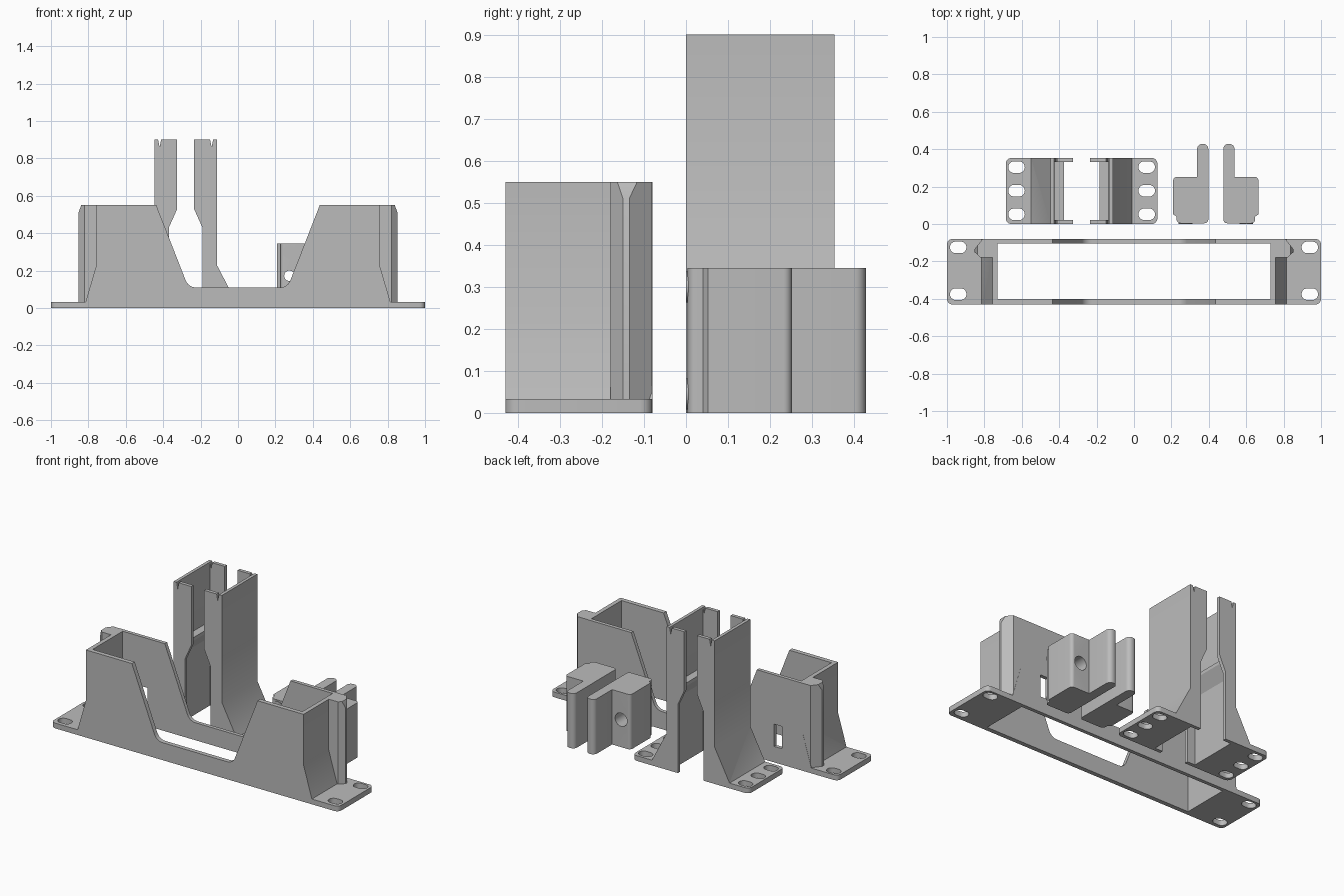
import bpy, bmesh, math
from mathutils import Vector

if "Cube" in bpy.data.objects:
    bpy.data.objects.remove(bpy.data.objects["Cube"])

grey = bpy.data.materials.new("plain grey")
grey.diffuse_color = (0.5, 0.5, 0.5, 1)
grey.use_nodes = True
grey.node_tree.nodes["Principled BSDF"].inputs["Base Color"].default_value = grey.diffuse_color


def rounded(points, seg=6):
    """Outline with fillets; a third value on a point is its corner radius."""
    out, n = [], len(points)
    for i, p in enumerate(points):
        c = Vector(p[:2])
        if len(p) < 3:
            out.append(c)
            continue
        a = (Vector(points[i - 1][:2]) - c).normalized()
        b = (Vector(points[(i + 1) % n][:2]) - c).normalized()
        half = a.angle(b) / 2
        d = p[2] / math.tan(half)
        centre = c + (a + b).normalized() * p[2] / math.sin(half)
        start, end = c + a * d - centre, c + b * d - centre
        sweep = start.angle_signed(end)
        for k in range(seg + 1):
            t = -sweep * k / seg
            out.append(centre + Vector((start.x * math.cos(t) - start.y * math.sin(t),
                                        start.x * math.sin(t) + start.y * math.cos(t))))
    return out


def prism(name, points, lo, hi, axis="z"):
    """Extrude an outline along z (points are x, y) or along y (points are x, z)."""
    bm = bmesh.new()
    place = (lambda p, h: (p[0], p[1], h)) if axis == "z" else (lambda p, h: (p[0], h, p[1]))
    outline = rounded(points)
    low = [bm.verts.new(place(p, lo)) for p in outline]
    top = [bm.verts.new(place(p, hi)) for p in outline]
    bm.faces.new(low)
    bm.faces.new(top)
    for i in range(len(low)):
        j = (i + 1) % len(low)
        bm.faces.new((low[i], low[j], top[j], top[i]))
    bmesh.ops.recalc_face_normals(bm, faces=bm.faces)
    mesh = bpy.data.meshes.new(name)
    bm.to_mesh(mesh)
    bm.free()
    ob = bpy.data.objects.new(name, mesh)
    ob.data.materials.append(grey)
    bpy.context.collection.objects.link(ob)
    return ob


def combine(ob, other, op="DIFFERENCE"):
    """Apply a boolean and remove the helper."""
    mod = ob.modifiers.new("b", "BOOLEAN")
    mod.operation, mod.object, mod.solver = op, other, "EXACT"
    bpy.context.view_layer.update()
    mesh = bpy.data.meshes.new_from_object(ob.evaluated_get(bpy.context.evaluated_depsgraph_get()))
    ob.modifiers.clear()
    ob.data = mesh
    bpy.data.objects.remove(other)


def rect(x0, x1, y0, y1, *r):
    return [(x0, y0, *r), (x1, y0, *r), (x1, y1, *r), (x0, y1, *r)]


def slot(ob, x, y, w=0.044, h=0.031):
    combine(ob, prism("cut", rect(x - w, x + w, y - h, y + h, 0.0305), -0.1, 0.1))


def disc(name, x, z, r, y0, y1):
    pts = [(x + r * math.cos(k * math.pi / 16), z + r * math.sin(k * math.pi / 16)) for k in range(32)]
    return prism(name, pts, y0, y1, "y")


# Long frame: two walls with a trough, flared ends and a flanged base
half = [(0.815, 0), (0.815, 0.033), (0.757, 0.23), (0.757, 0.55), (0.437, 0.55), (0.265, 0.11, 0.06)]
frame = prism("frame", half + [(-p[0], *p[1:]) for p in reversed(half)], -0.43, -0.08, "y")
combine(frame, prism("base", rect(-1, 1, -0.43, -0.08, 0.03), 0, 0.033), "UNION")
for s in (-1, 1):
    # Pointed upright rib with a chamfered tip
    rib = prism("rib", [(s * x, y) for x, y in (
        (0.74, -0.18), (0.82, -0.18), (0.853, -0.15), (0.853, -0.135), (0.81, -0.081), (0.74, -0.081))],
        0.01, 0.55)
    combine(rib, prism("cut", [(s * x, z) for x, z in (
        (0.853, 0.51), (0.838, 0.55), (0.82, 0.6), (0.9, 0.6), (0.9, 0.51))], -0.3, 0, "y"))
    combine(frame, rib, "UNION")
combine(frame, prism("cut", rect(-0.73, 0.73, -0.402, -0.103), -0.1, 1))
for s in (-1, 1):
    for y in (-0.125, -0.375):
        slot(frame, s * 0.94, y)
    # Narrow window in the rear wall
    combine(frame, prism("cut", rect(s * 0.585 - 0.028, s * 0.585 + 0.028, 0.1, 0.24), -0.15, 0, "y"))

# Pair of tall channel brackets facing each other
CX = -0.28
for s, side in ((-1, "left"), (1, "right")):
    def m(pts):
        return [(CX + s * p[0], *p[1:]) for p in pts]
    bracket = prism(side + "_bracket", m([
        (0.09, 0), (0.27, 0), (0.27, 0.033), (0.167, 0.23), (0.167, 0.9), (0.147, 0.9), (0.139, 0.86),
        (0.131, 0.9), (0.045, 0.9), (0.045, 0.53), (0.09, 0.43)]), 0, 0.353, "y")
    combine(bracket, prism("foot", m([
        (0.15, 0), (0.405, 0, 0.03), (0.405, 0.353, 0.03), (0.15, 0.353)]), 0, 0.033), "UNION")
    # Hollow channel with a small ledge half way up
    combine(bracket, prism("cut", m([
        (0, -0.1), (0.145, -0.1), (0.145, 0.43), (0.095, 0.51), (0.095, 0.53), (0.145, 0.53),
        (0.145, 1), (0, 1)]), 0.022, 0.331, "y"))
    for y in (0.052, 0.178, 0.304):
        slot(bracket, CX + s * 0.348, y)

# Pair of clamp blocks with a rear tab
CX2 = 0.4375
for s, side in ((-1, "left"), (1, "right")):
    block = prism(side + "_clamp_block", [(CX2 + s * p[0], *p[1:]) for p in (
        (0.04, 0.004, 0.02), (0.21, 0.004, 0.02), (0.21, 0.04), (0.228, 0.052), (0.228, 0.252, 0.02),
        (0.1, 0.252), (0.1, 0.428, 0.027), (0.04, 0.428, 0.027))], 0, 0.345)
    x = CX2 + s * 0.1625
    # Stepped screw hole and round pads on the front face
    combine(block, disc("cut", x, 0.1725, 0.028, -0.1, 0.3))
    combine(block, disc("cut", x, 0.1725, 0.042, 0.12, 0.3))
    for z in (0.3, 0.045):
        disc(side + "_pad", x, z, 0.037, 0, 0.006)

# Smooth rounded corners, keep other edges sharp
for ob in bpy.context.collection.objects:
    ob.select_set(True)
    bpy.context.view_layer.objects.active = ob
bpy.ops.object.shade_smooth_by_angle(angle=math.radians(30))
